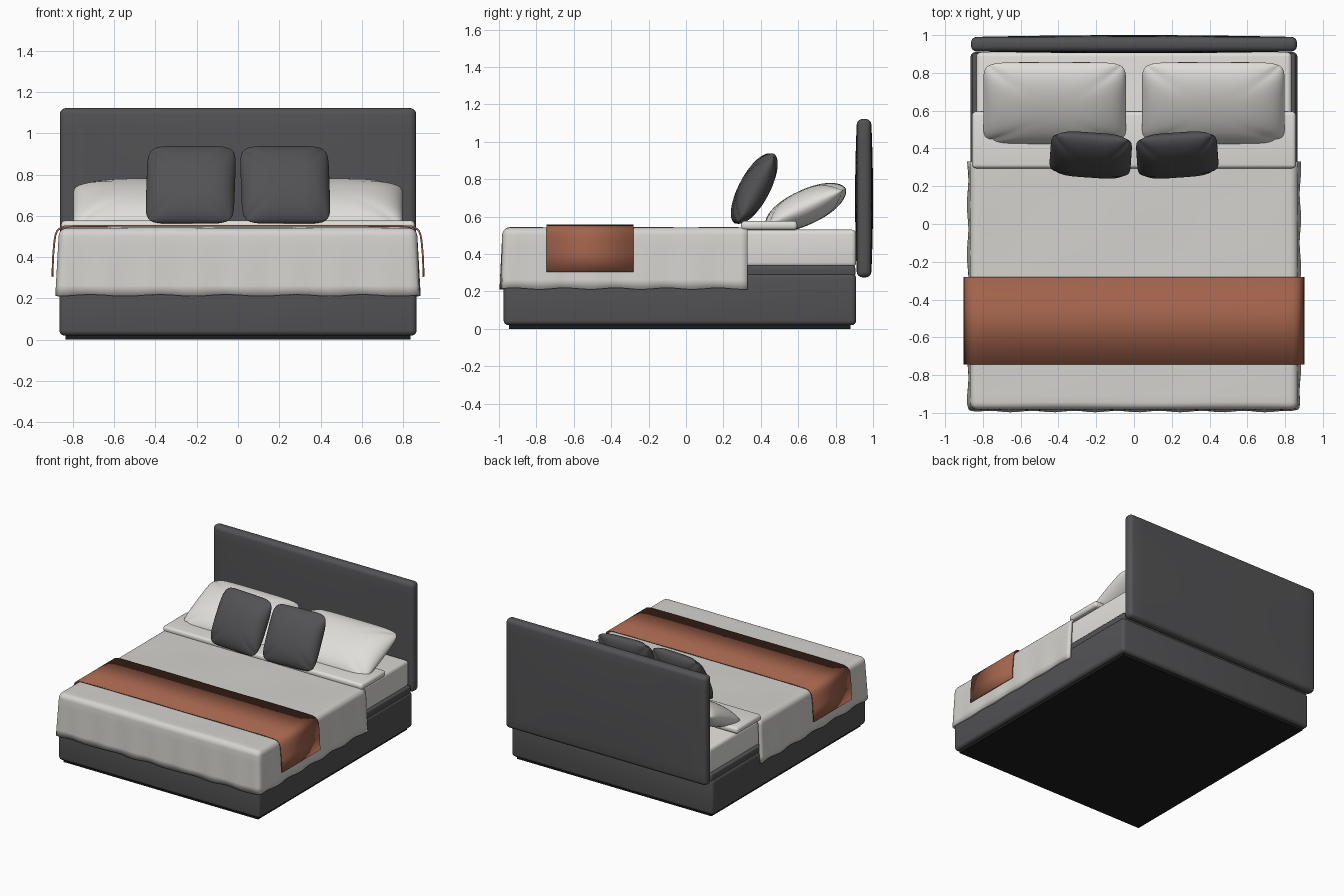
import bpy, bmesh, math
from mathutils import Matrix, Vector

if "Cube" in bpy.data.objects:
    bpy.data.objects.remove(bpy.data.objects["Cube"])


def mat(name, col):
    m = bpy.data.materials.new(name)
    m.diffuse_color = (*col, 1)
    m.use_nodes = True
    m.node_tree.nodes["Principled BSDF"].inputs["Base Color"].default_value = m.diffuse_color
    return m


CHARCOAL = mat("charcoal fabric", (0.085, 0.085, 0.09))
BLACK = mat("black plinth", (0.012, 0.012, 0.013))
WHITE = mat("white linen", (0.74, 0.73, 0.70))
DUVET = mat("pale grey duvet", (0.66, 0.65, 0.62))
RUST = mat("rust runner", (0.36, 0.125, 0.072))


def finish(bm, name, material, angle=40):
    bmesh.ops.recalc_face_normals(bm, faces=bm.faces[:])
    me = bpy.data.meshes.new(name)
    bm.to_mesh(me)
    bm.free()
    me.shade_smooth()
    me.set_sharp_from_angle(angle=math.radians(angle))
    me.materials.append(material)
    ob = bpy.data.objects.new(name, me)
    bpy.context.collection.objects.link(ob)
    return ob


def rounded_box(lo, hi, r, seg=4):
    lo, hi = Vector(lo), Vector(hi)
    bm = bmesh.new()
    bmesh.ops.create_cube(bm, size=1, matrix=Matrix.Translation((lo + hi) / 2)
                          @ Matrix.Diagonal((*(hi - lo), 1)))
    if r:
        bmesh.ops.bevel(bm, geom=bm.edges[:], offset=r, segments=seg,
                        profile=0.5, affect='EDGES')
    return bm


def cut(bm, axis, pos, **kw):
    n, p = Vector((0, 0, 0)), Vector((0, 0, 0))
    n[axis], p[axis] = 1, pos
    bmesh.ops.bisect_plane(bm, geom=bm.verts[:] + bm.edges[:] + bm.faces[:],
                           plane_co=p, plane_no=n, **kw)


def slices(bm, axis, a, b, count):
    for i in range(1, count):
        cut(bm, axis, a + (b - a) * i / count)


def pillow(name, material, size, loc, tilt, yaw, n):
    """Two domed grids welded along a rounded-square seam."""
    w, l, t = size
    N = 32
    bm = bmesh.new()
    for side in (1, -1):
        rows = []
        for i in range(N + 1):
            row = []
            for j in range(N + 1):
                u = math.sin(math.pi * (i / N - 0.5))
                v = math.sin(math.pi * (j / N - 0.5))
                a, b = abs(u), abs(v)
                k = max(a, b) / (a ** n + b ** n) ** (1 / n) if a + b > 1e-6 else 1
                h = max(0, (1 - a ** 4) * (1 - b ** 2.2)) ** 0.55
                row.append(bm.verts.new((w * u * k, l * v * k, side * t * h)))
            rows.append(row)
        for i in range(N):
            for j in range(N):
                bm.faces.new((rows[i][j], rows[i + 1][j], rows[i + 1][j + 1], rows[i][j + 1]))
    bmesh.ops.remove_doubles(bm, verts=bm.verts[:], dist=0.0002)
    bm.transform(Matrix.Translation(loc) @ Matrix.Rotation(math.radians(yaw), 4, 'Z')
                 @ Matrix.Rotation(math.radians(tilt), 4, 'X'))
    return finish(bm, name, material, 80)


# Base, rail, plinth, mattress and folded sheet
finish(rounded_box((-0.835, -0.945, 0), (0.835, 0.88, 0.03), 0), "plinth", BLACK)
finish(rounded_box((-0.865, -0.975, 0.02), (0.865, 0.91, 0.295), 0.025), "bed_base", CHARCOAL)
finish(rounded_box((-0.855, -0.96, 0.28), (0.855, 0.905, 0.338), 0.012), "base_rail", CHARCOAL)
finish(rounded_box((-0.835, -0.95, 0.33), (0.835, 0.91, 0.53), 0.025), "mattress", WHITE)
finish(rounded_box((-0.857, 0.295, 0.528), (0.857, 0.595, 0.577), 0.02), "folded_sheet", WHITE)

# Headboard, padded slightly toward the middle
bm = rounded_box((-0.863, 0.914, 0.275), (0.863, 0.99, 1.122), 0.03)
slices(bm, 0, -0.83, 0.83, 16)
slices(bm, 2, 0.31, 1.09, 12)
for v in bm.verts:
    u, w = v.co.x / 0.863, (v.co.z - 0.698) / 0.424
    bulge = 0.01 * max(0, 1 - u * u) * max(0, 1 - w * w)
    v.co.y += bulge if v.co.y > 0.952 else -bulge
finish(bm, "headboard", CHARCOAL)

# Duvet: rounded box opened at the bottom and head end, with rippled skirt
bm = rounded_box((-0.868, -0.982, 0.0), (0.868, 0.6, 0.542), 0.04, 5)
cut(bm, 2, 0.215, clear_inner=True)
cut(bm, 1, 0.33, clear_outer=True)
slices(bm, 0, -0.83, 0.83, 48)
slices(bm, 1, -0.94, 0.33, 36)
slices(bm, 2, 0.215, 0.5, 6)
for v in bm.verts:
    x, y, z = v.co
    t = max(0, (0.52 - z) / 0.305)
    if abs(x) > 0.85:
        v.co.x += math.copysign(t * (0.013 + 0.004 * math.sin(y * 24 + x)), x)
    if y < -0.96:
        v.co.y -= t * (0.011 + 0.004 * math.sin(x * 28 + 1))
    if z < 0.22:
        v.co.z += 0.004 * math.sin(x * 19 + y * 23)
    if z > 0.54:
        v.co.z += 0.002 * math.sin(x * 7 + 1) * math.sin(y * 9)
duvet = finish(bm, "duvet", DUVET)
s = duvet.modifiers.new("thickness", 'SOLIDIFY')
s.thickness, s.offset = 0.02, -1

# Runner: draped strip across the foot of the bed
half = [(0.6, 0.552), (0.8, 0.55), (0.84, 0.548), (0.86, 0.541), (0.876, 0.528),
        (0.885, 0.505), (0.89, 0.47), (0.896, 0.4), (0.899, 0.305)]
path = [(-x, z) for x, z in reversed(half)] + [(0, 0.552)] + half
bm = bmesh.new()
pairs = [[bm.verts.new((x, y, z)) for y in (-0.745, -0.28)] for x, z in path]
for (a, b), (c, d) in zip(pairs, pairs[1:]):
    bm.faces.new((a, b, d, c))
runner = finish(bm, "bed_runner", RUST)
s = runner.modifiers.new("thickness", 'SOLIDIFY')
s.thickness, s.offset = 0.009, 0

# Sleeping pillows and scatter cushions
for side, label in ((-1, "left"), (1, "right")):
    pillow(label + "_pillow", WHITE, (0.378, 0.236, 0.093),
           (side * 0.42, 0.64, 0.65), 25, 0, 9)
    pillow(label + "_cushion", CHARCOAL, (0.215, 0.21, 0.078),
           (side * 0.229, 0.365, 0.75), 62, side * 4, 7)
